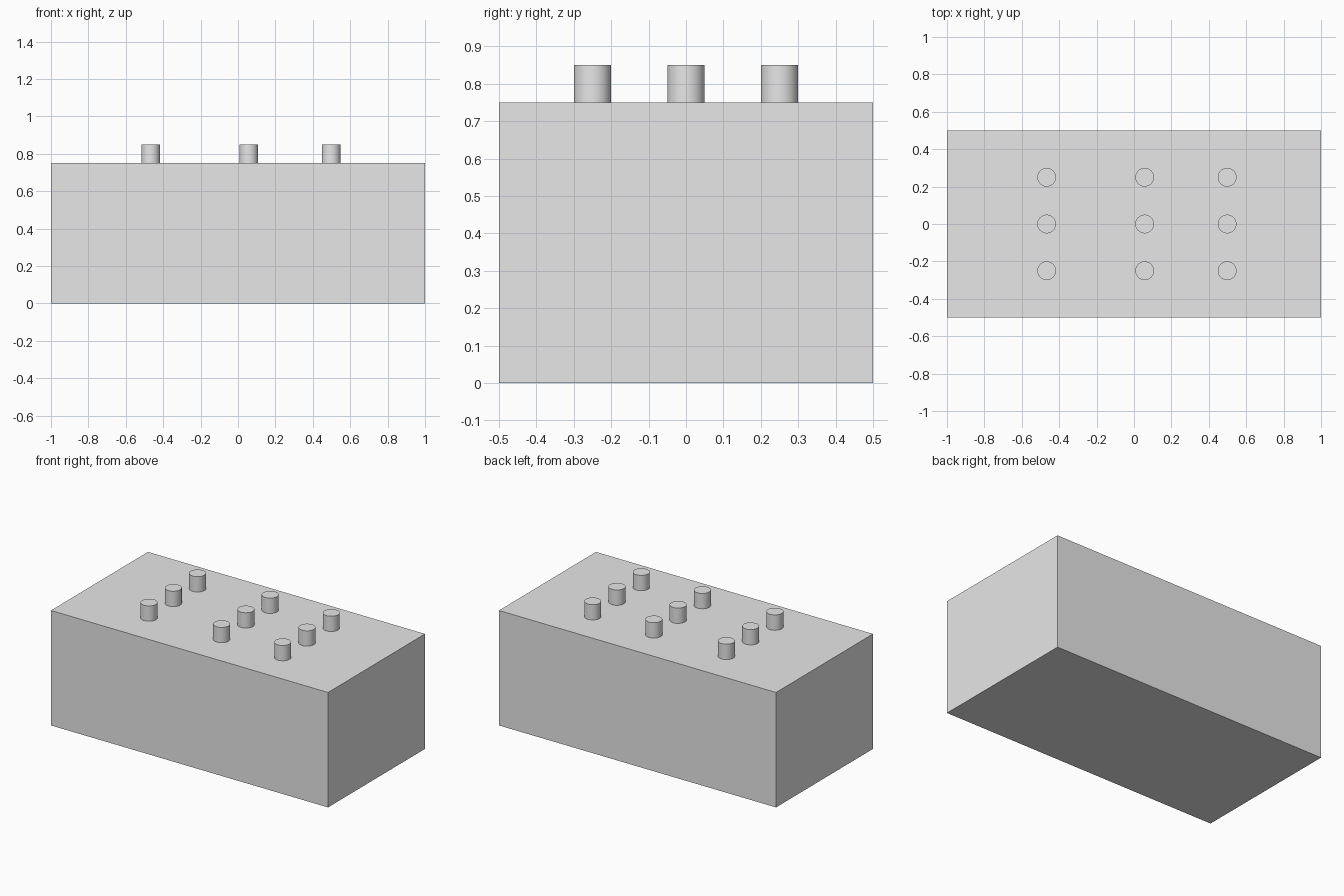
import bpy
import math

cube = bpy.data.objects.get("Cube")
if cube:
    bpy.data.objects.remove(cube, do_unlink=True)

# Single plain grey
grey = bpy.data.materials.new("light_grey")
grey.use_nodes = True
colour = (0.8, 0.8, 0.8, 1.0)
grey.diffuse_color = colour
grey.node_tree.nodes["Principled BSDF"].inputs["Base Color"].default_value = colour

BODY_HEIGHT = 0.75
PEG_HEIGHT = 0.1
PEG_RADIUS = 0.05

# Solid rectangular body
bpy.ops.mesh.primitive_cube_add(size=1, location=(0, 0, BODY_HEIGHT / 2))
body = bpy.context.object
body.name = "body"
body.scale = (2, 1, BODY_HEIGHT)
bpy.ops.object.transform_apply(location=False, rotation=False, scale=True)
body.data.materials.append(grey)


def add_peg(name, x, y):
    """Upright round peg standing on the body's top."""
    bpy.ops.mesh.primitive_cylinder_add(
        vertices=48, radius=PEG_RADIUS, depth=PEG_HEIGHT,
        location=(x, y, BODY_HEIGHT + PEG_HEIGHT / 2))
    peg = bpy.context.object
    peg.name = name
    peg.data.materials.append(grey)
    bpy.ops.object.shade_smooth_by_angle(angle=math.radians(30))


# Three unevenly spaced rows of three pegs
for side, x in (("right", -0.467), ("middle", 0.057), ("left", 0.498)):
    for place, y in (("front", -0.25), ("centre", 0), ("back", 0.25)):
        add_peg(f"{side}_{place}_peg", x, y)
